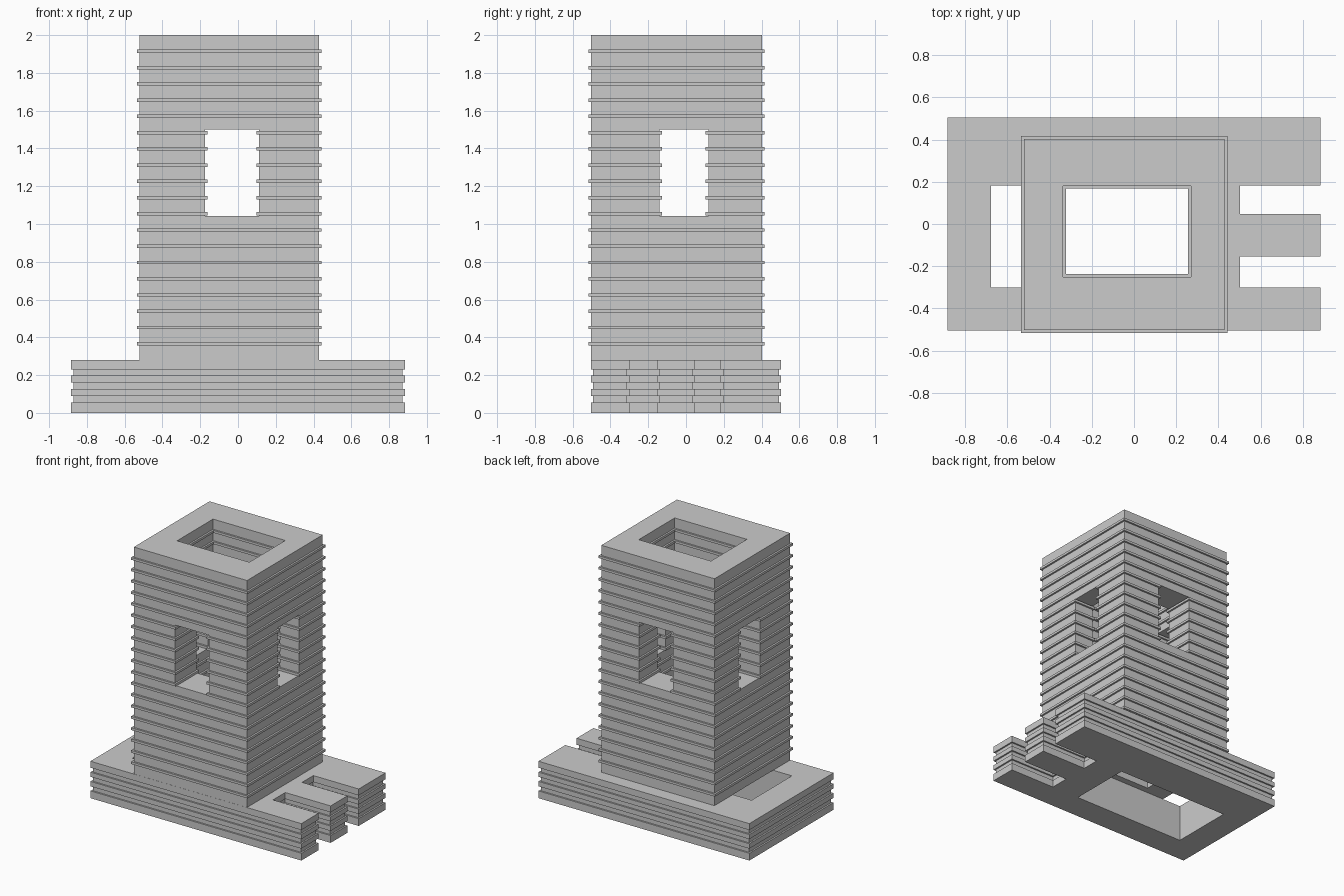
import bpy
import bmesh

if "Cube" in bpy.data.objects:
    bpy.data.objects.remove(bpy.data.objects["Cube"])


def prisms(name, outline, spans):
    """One mesh holding the outline extruded over every (z0, z1) span."""
    bm = bmesh.new()
    for z0, z1 in spans:
        low = [bm.verts.new((x, y, z0)) for x, y in outline]
        high = [bm.verts.new((x, y, z1)) for x, y in outline]
        bm.faces.new(low[::-1])
        bm.faces.new(high)
        n = len(outline)
        for i in range(n):
            j = (i + 1) % n
            bm.faces.new((low[i], low[j], high[j], high[i]))
    mesh = bpy.data.meshes.new(name)
    bm.to_mesh(mesh)
    bm.free()
    ob = bpy.data.objects.new(name, mesh)
    bpy.context.collection.objects.link(ob)
    return ob


def rect(x0, x1, y0, y1, grow=0.0):
    return [(x0 - grow, y0 - grow), (x1 + grow, y0 - grow),
            (x1 + grow, y1 + grow), (x0 - grow, y1 + grow)]


def combine(target, tool, operation):
    """Apply a boolean and discard the tool object."""
    mod = target.modifiers.new(operation.lower(), 'BOOLEAN')
    mod.operation = operation
    mod.solver = 'EXACT'
    mod.object = tool
    bpy.context.view_layer.objects.active = target
    bpy.ops.object.modifier_apply(modifier=mod.name)
    bpy.data.objects.remove(tool)


BASE_TOP, TOP = 0.28, 2.0


# Base: stacked slabs around a recessed core, with two slots on the right end
def base_outline(d):
    x, y, s = 0.884 - d, 0.504 - d, 0.503 - d
    return [(-x, -y), (x, -y), (x, -0.30 - d), (s, -0.30 - d),
            (s, -0.153 + d), (x, -0.153 + d), (x, 0.048 - d), (s, 0.048 - d),
            (s, 0.183 + d), (x, 0.183 + d), (x, y), (-x, y)]


base = prisms("slotted_base", base_outline(0.012), [(0.02, 0.26)])
slabs = prisms("base_slabs", base_outline(0),
               [(0, 0.055), (0.09, 0.127), (0.162, 0.197), (0.231, BASE_TOP)])
combine(base, slabs, 'UNION')
combine(base, prisms("base_hole", rect(-0.678, 0.27, -0.30, 0.183), [(-0.1, 0.4)]),
        'DIFFERENCE')


# Tower shell: hollow rectangle with a window through each wall
def tower_shell(name, spans, grow):
    ob = prisms(name, rect(-0.521, 0.428, -0.503, 0.403, grow), spans)
    cutters = [
        ("shaft", rect(-0.336, 0.27, -0.25, 0.181, -grow), (0.1, 2.2)),
        ("front_back_window", rect(-0.175 + grow, 0.111 - grow, -1, 1), (1.043, 1.501)),
        ("side_window", rect(-1, 1, -0.14 + grow, 0.118 - grow), (1.043, 1.501)),
    ]
    for label, outline, span in cutters:
        combine(ob, prisms(label, outline, [span]), 'DIFFERENCE')
    return ob


tower = tower_shell("tower", [(BASE_TOP, TOP)], 0)

# Thin ribs projecting outside, inside and into the windows
step = (TOP - BASE_TOP) / 20
levels = [BASE_TOP + step * k for k in range(1, 20)]
ribs = tower_shell("tower_ribs", [(z - 0.009, z + 0.009) for z in levels], 0.0135)
combine(tower, ribs, 'UNION')
